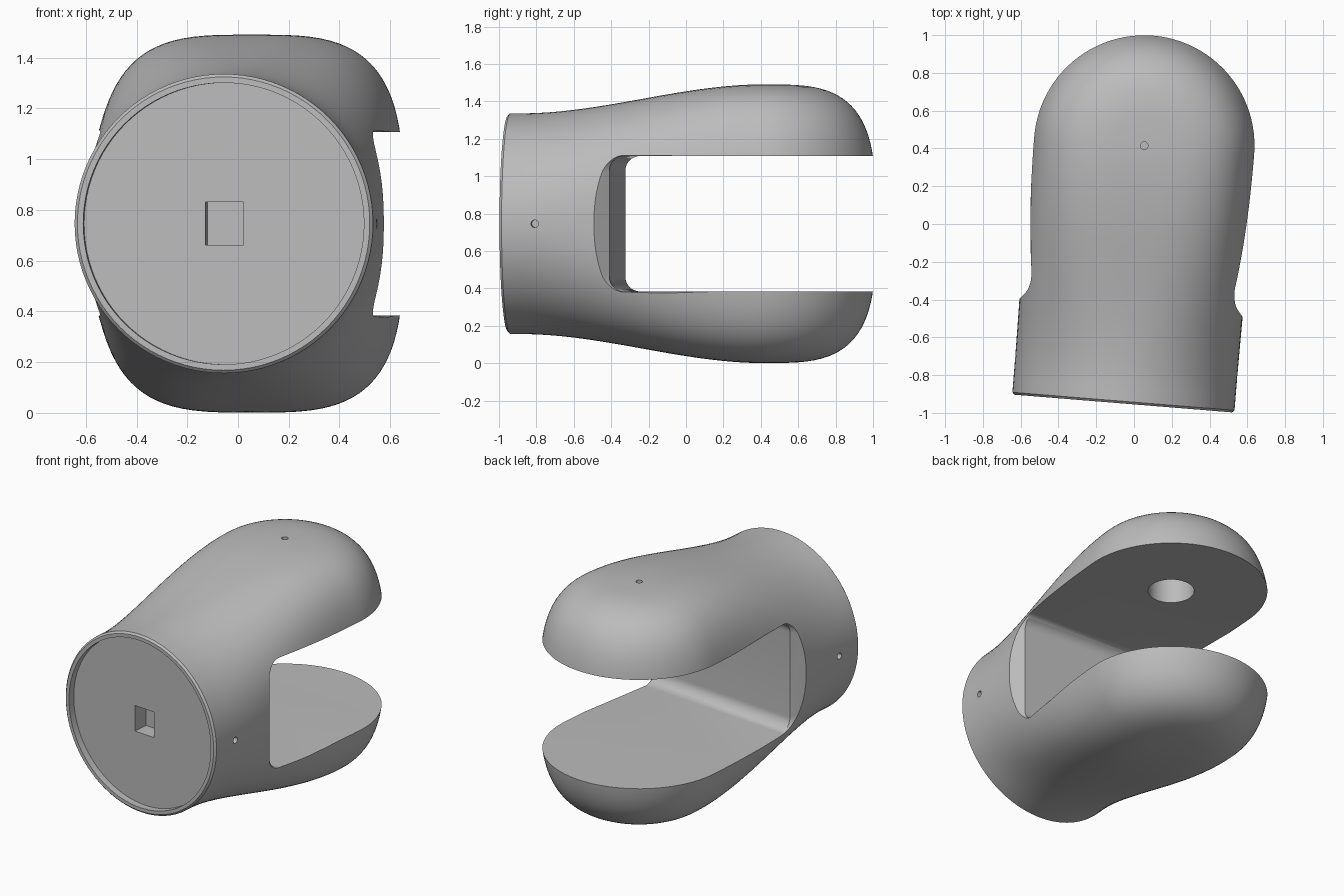
import bpy, bmesh, math
from mathutils import Matrix, Vector

if "Cube" in bpy.data.objects:
    bpy.data.objects.remove(bpy.data.objects["Cube"])

FRONT = -1.37      # front end of the body, measured from the pin axis
N = 48             # points in half a cross-section
GREY = (0.5, 0.5, 0.5, 1)

grey = bpy.data.materials.new("plain_grey")
grey.use_nodes = True
grey.diffuse_color = GREY
grey.node_tree.nodes["Principled BSDF"].inputs["Base Color"].default_value = GREY


def make_object(name, bm):
    bmesh.ops.remove_doubles(bm, verts=bm.verts, dist=0.0001)
    bmesh.ops.recalc_face_normals(bm, faces=bm.faces)
    mesh = bpy.data.meshes.new(name)
    bm.to_mesh(mesh)
    bm.free()
    mesh.materials.append(grey)
    ob = bpy.data.objects.new(name, mesh)
    bpy.context.collection.objects.link(ob)
    return ob


def half_section(y):
    """Half outline (radius, height): round at the front, squarer at the lobes."""
    u = min(1, max(0, (y + 1.3) / 1.3))
    t = u * u * (3 - 2 * u)
    a, b, n = 0.59 + 0.01 * t, 0.59 + 0.155 * t, 2 + 1.4 * t
    points = []
    for i in range(N + 1):
        ang = math.pi * (i / N - 0.5)
        c, s = max(0, math.cos(ang)), math.sin(ang)
        points.append((a * c ** (2 / n), math.copysign(b * abs(s) ** (2 / n), s)))
    points[0], points[-1] = (0, -b), (0, b)
    return points


def bridge(bm, rings, closed):
    for r1, r2 in zip(rings, rings[1:]):
        for i in range(len(r1) if closed else len(r1) - 1):
            j = (i + 1) % len(r1)
            bm.faces.new((r1[i], r1[j], r2[j], r2[i]))


# Body: lofted sections ending in a rounded, revolved nose
bm = bmesh.new()
rings = []
stations = [(FRONT, 0.012), (FRONT + 0.012, 0)]
stations += [(FRONT + 0.07 + (-FRONT - 0.07) * k / 36, 0) for k in range(37)]
for y, inset in stations:
    half = half_section(y)
    loop = [(r, h) for r, h in half] + [(-r, h) for r, h in half[-2:0:-1]]
    f = 1 - inset / 0.59
    rings.append([bm.verts.new((x * f, y, h * f)) for x, h in loop])
bridge(bm, rings, True)
bm.faces.new(rings[0])
end = half_section(0)
arcs = []
for k in range(N + 1):
    phi = math.pi * k / N
    arcs.append([bm.verts.new((r * math.cos(phi), r * math.sin(phi), h)) for r, h in end])
bridge(bm, arcs, False)
# collapse the degenerate pole edges of the revolved nose
bmesh.ops.remove_doubles(bm, verts=bm.verts, dist=0.0001)
bmesh.ops.dissolve_degenerate(bm, edges=bm.edges, dist=0.00005)
body = make_object("clevis_body", bm)


# Slot cutter: rounded channel that flares where it leaves the sides
def slot_profile(floor, half, radius, tail_half):
    pts = [(1.2, -tail_half), (-0.2, -tail_half)]
    for sign in (-1, 1):
        for k in range(11):
            a = math.pi / 2 * (k / 10 if sign < 0 else 1 - k / 10)
            pts.append((floor + radius * (1 - math.sin(a)),
                        sign * (half - radius + radius * math.cos(a))))
    return pts + [(-0.2, tail_half), (1.2, tail_half)]


bm = bmesh.new()
slot_rings = []
inner, mid, outer = (-0.785, 0.362, 0.08), (-0.825, 0.374, 0.11), (-0.915, 0.386, 0.15)
for x, shape in ((-0.75, outer), (-0.595, (-0.865, 0.38, 0.13)), (-0.53, inner),
                 (0.53, inner), (0.595, (-0.865, 0.38, 0.13)), (0.75, outer)):
    slot_rings.append([bm.verts.new((x, y, z)) for y, z in slot_profile(*shape, 0.362)])
bridge(bm, slot_rings, True)
bm.faces.new(slot_rings[0])
bm.faces.new(slot_rings[-1])
cutters = [make_object("slot_cutter", bm)]


def drill(name, start, end_point, radius, sides):
    """Cylindrical cutter between two points."""
    start, end_point = Vector(start), Vector(end_point)
    d = end_point - start
    turn = d.to_track_quat('Z', 'Y').to_matrix().to_4x4()
    bm = bmesh.new()
    bmesh.ops.create_cone(bm, cap_ends=True, segments=sides, radius1=radius, radius2=radius,
                          depth=d.length, matrix=Matrix.Translation((start + end_point) / 2) @ turn)
    cutters.append(make_object(name, bm))


# Front recess, pin socket and small locating holes
drill("recess_cutter", (0, FRONT - 0.1, 0), (0, FRONT + 0.045, 0), 0.555, 96)
drill("pin_socket_cutter", (0, 0, 0.2), (0, 0, 0.58), 0.14, 48)
drill("top_hole_cutter", (0, 0, 0.9), (0, 0, 0.69), 0.02, 20)
for side in (-1, 1):
    drill("side_hole_cutter", (side * 0.8, -1.18, 0), (side * 0.54, -1.18, 0), 0.02, 20)

# Square drive hole in the recess floor
bm = bmesh.new()
bmesh.ops.create_cube(bm, size=1, matrix=Matrix.Translation((0, FRONT + 0.02, 0))
                      @ Matrix.Diagonal((0.15, 0.26, 0.17, 1)))
cutters.append(make_object("square_hole_cutter", bm))

# Apply the cuts, then drop the cutters
for cutter in cutters:
    cutter.hide_render = True
    mod = body.modifiers.new(cutter.name, 'BOOLEAN')
    mod.operation, mod.solver, mod.object = 'DIFFERENCE', 'EXACT', cutter
bpy.context.view_layer.update()
mesh = bpy.data.meshes.new_from_object(body.evaluated_get(bpy.context.evaluated_depsgraph_get()))
body.modifiers.clear()
body.data = mesh
mesh.materials.clear()
mesh.materials.append(grey)
for poly in mesh.polygons:
    poly.material_index = 0
for cutter in cutters:
    bpy.data.objects.remove(cutter)

# Place the body, slightly turned, and smooth it
body.location = (0.054, 0.415, 0.746)
body.rotation_euler = (0, 0, -0.081)
bpy.ops.object.select_all(action='DESELECT')
body.select_set(True)
bpy.context.view_layer.objects.active = body
bpy.ops.object.shade_smooth_by_angle(angle=math.radians(30))
